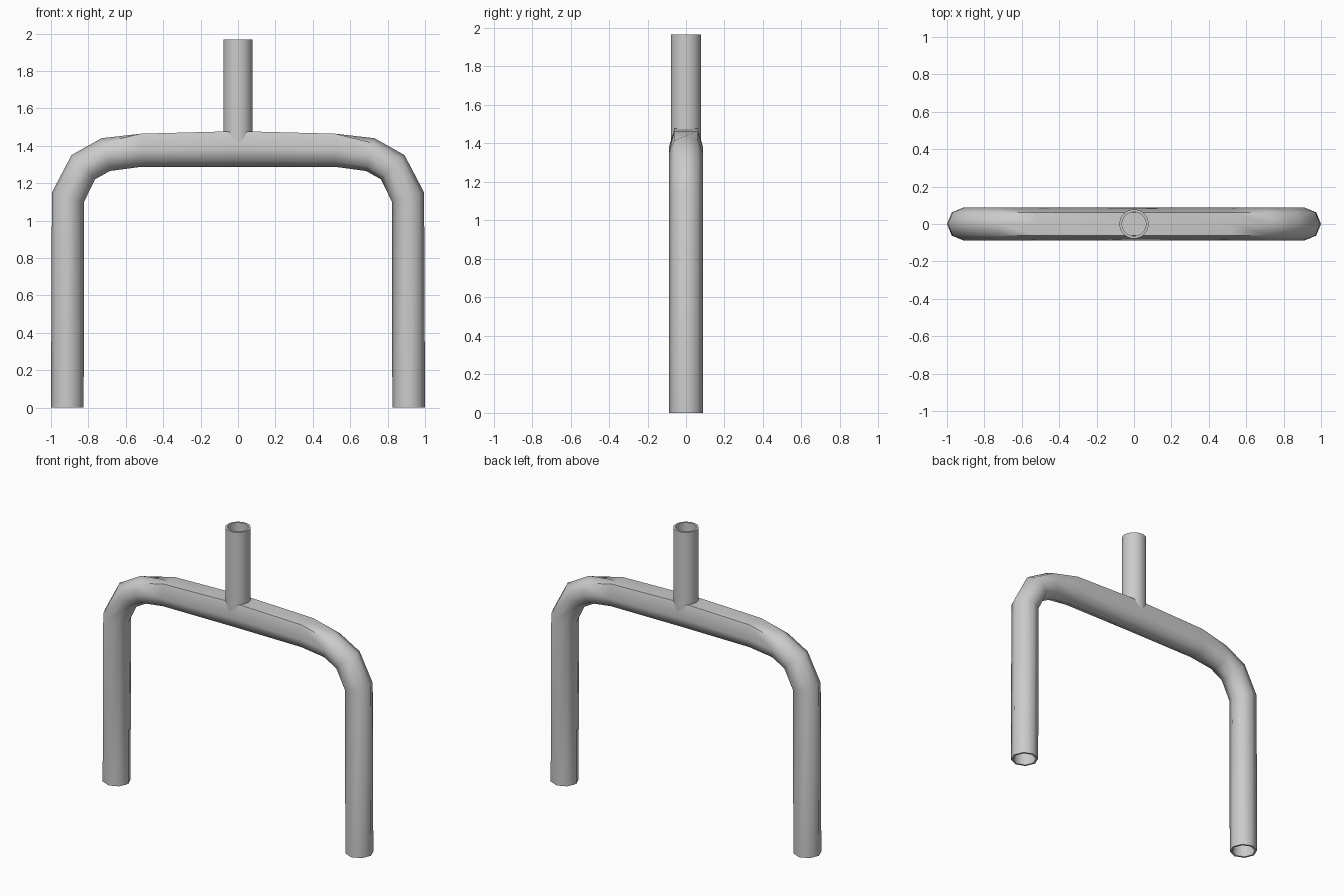
import bpy, bmesh
from math import sin, cos, pi, radians
from mathutils import Vector

if "Cube" in bpy.data.objects:
    bpy.data.objects.remove(bpy.data.objects["Cube"])

SIDES = 8
WALL = 0.013
# right half of the bent tube: outer x,z, inner x,z, squareness of the top
HALF = [
    (1.0, 0.0, 0.825, 0.0, 0),
    (0.995, 1.15, 0.823, 1.10, 0),
    (0.89, 1.35, 0.765, 1.22, 0),
    (0.73, 1.44, 0.685, 1.265, 0),
    (0.52, 1.466, 0.52, 1.287, 1),
    (0.0, 1.48, 0.0, 1.287, 1),
]
stations = HALF + [(-a, b, -c, d, s) for a, b, c, d, s in reversed(HALF[:-1])]


def finish(bm, name, angle):
    bmesh.ops.recalc_face_normals(bm, faces=bm.faces)
    mesh = bpy.data.meshes.new(name)
    bm.to_mesh(mesh)
    bm.free()
    ob = bpy.data.objects.new(name, mesh)
    bpy.context.collection.objects.link(ob)
    bpy.ops.object.select_all(action='DESELECT')
    ob.select_set(True)
    bpy.context.view_layer.objects.active = ob
    bpy.ops.object.shade_smooth_by_angle(angle=radians(angle))
    return ob


def bridge(bm, a, b):
    n = len(a)
    for i in range(n):
        bm.faces.new((a[i], a[(i + 1) % n], b[(i + 1) % n], b[i]))


def station_ring(bm, st, inset):
    ox, oz, ix, iz, square = st
    outer, inner = Vector((ox, 0, oz)), Vector((ix, 0, iz))
    mid, n = (outer + inner) / 2, (outer - inner) / 2
    k = 1 - inset / n.length
    ring = []
    for i in range(SIDES):
        t = 2 * pi * i / SIDES
        up, side = cos(t), 0.0875 * sin(t)
        if square and up > 0.1:
            up = 0.98
        ring.append(bm.verts.new(mid + n * up * k + Vector((0, side * k, 0))))
    return ring


# bent hollow tube: two legs and the flattened crossbar
bm = bmesh.new()
skins = []
for inset in (0, WALL):
    rings = [station_ring(bm, s, inset) for s in stations]
    for a, b in zip(rings, rings[1:]):
        bridge(bm, a, b)
    skins.append(rings)
for end in (0, -1):
    bridge(bm, skins[0][end], skins[1][end])
finish(bm, "bent_tube", 55)

# upright hollow stem
bm = bmesh.new()
profile = [(0.078, 1.42), (0.078, 1.967), (0.064, 1.967), (0.064, 1.42)]
rings = [[bm.verts.new((r * cos(2 * pi * i / 32), r * sin(2 * pi * i / 32), z))
          for i in range(32)] for r, z in profile]
for a, b in zip(rings, rings[1:] + rings[:1]):
    bridge(bm, a, b)
finish(bm, "stem", 40)
